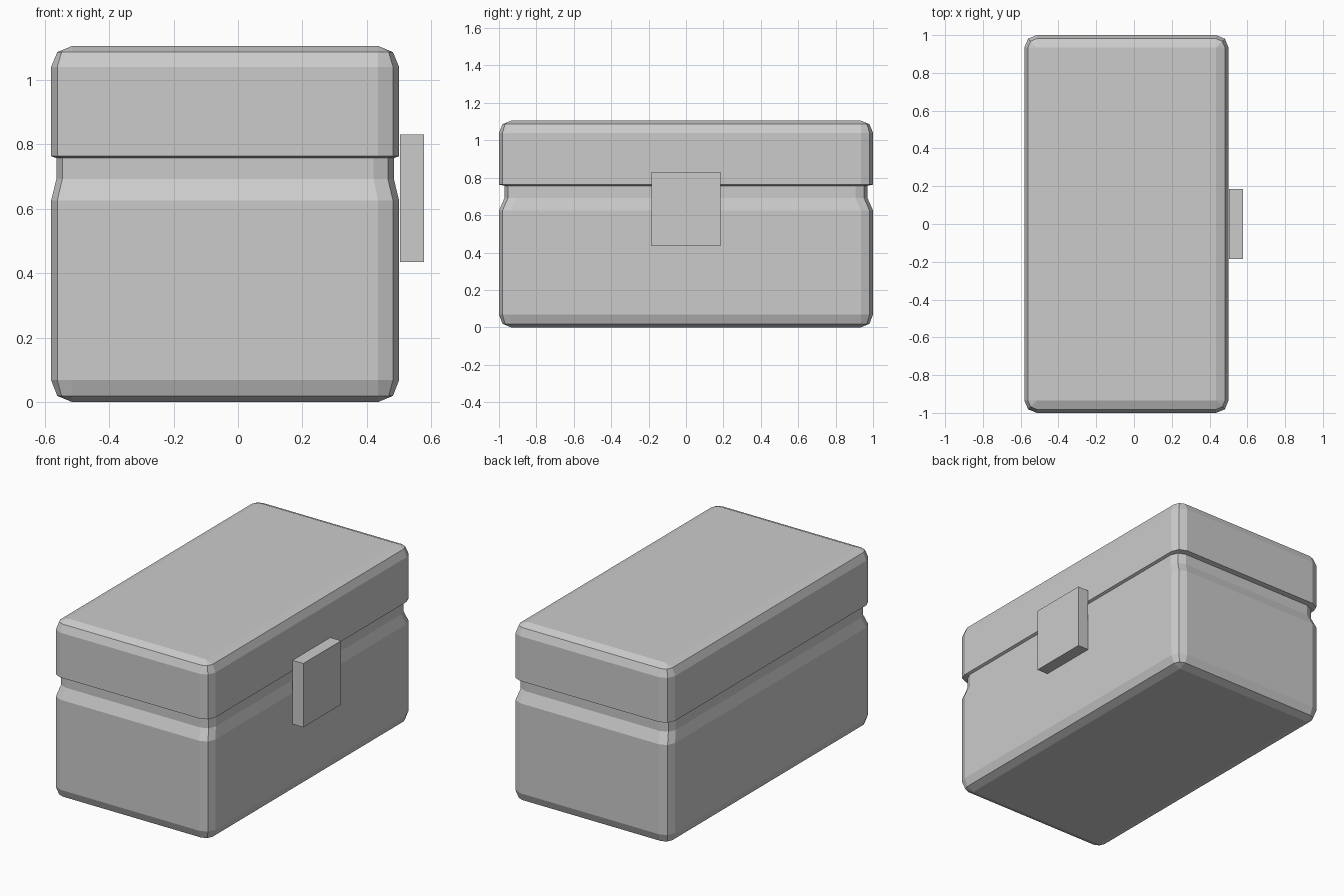
import bpy, bmesh, math

if "Cube" in bpy.data.objects:
    bpy.data.objects.remove(bpy.data.objects["Cube"])

CX, HX, HY = -0.04, 0.54, 1.0   # box centre and half sizes
R = 0.065                       # edge rounding, two segments
M = R * (1 - math.sqrt(0.5))    # inset of the middle bevel ring


def ring(bm, z, inset=0.0, scale=1.0):
    """Rounded rectangle, three points per corner."""
    r = R - inset
    verts = []
    for sx, sy, start in ((1, 1, 0), (-1, 1, 90), (-1, -1, 180), (1, -1, 270)):
        for k in range(3):
            a = math.radians(start + 45 * k)
            x = sx * (HX - R) + r * math.cos(a)
            y = sy * (HY - R) + r * math.sin(a)
            verts.append(bm.verts.new((CX + x * scale, y * scale, z)))
    return verts


def finish(bm, name):
    bmesh.ops.remove_doubles(bm, verts=bm.verts, dist=1e-5)
    bmesh.ops.recalc_face_normals(bm, faces=bm.faces)
    mesh = bpy.data.meshes.new(name)
    bm.to_mesh(mesh)
    bm.free()
    obj = bpy.data.objects.new(name, mesh)
    bpy.context.collection.objects.link(obj)
    return obj


# Chest: rounded base, recessed neck and overhanging lid in one skin
bm = bmesh.new()
levels = [(0, R, 1), (M, M, 1), (0.068, 0, 1), (0.625, 0, 1),
          (0.692, 0, 0.97), (0.757, 0, 0.97), (0.763, 0, 1),
          (1.04, 0, 1), (1.105 - M, M, 1), (1.105, R, 1)]
rings = [ring(bm, *lv) for lv in levels]
for a, b in zip(rings, rings[1:]):
    for i in range(12):
        j = (i + 1) % 12
        bm.faces.new((a[i], a[j], b[j], b[i]))
bm.faces.new(rings[0])
bm.faces.new(rings[-1])
finish(bm, "chest")

# Latch: plain block over the seam
bm = bmesh.new()
bmesh.ops.create_cube(bm, size=1)
for v in bm.verts:
    v.co = (0.540 + v.co.x * 0.074, v.co.y * 0.37, 0.6325 + v.co.z * 0.395)
finish(bm, "latch")
